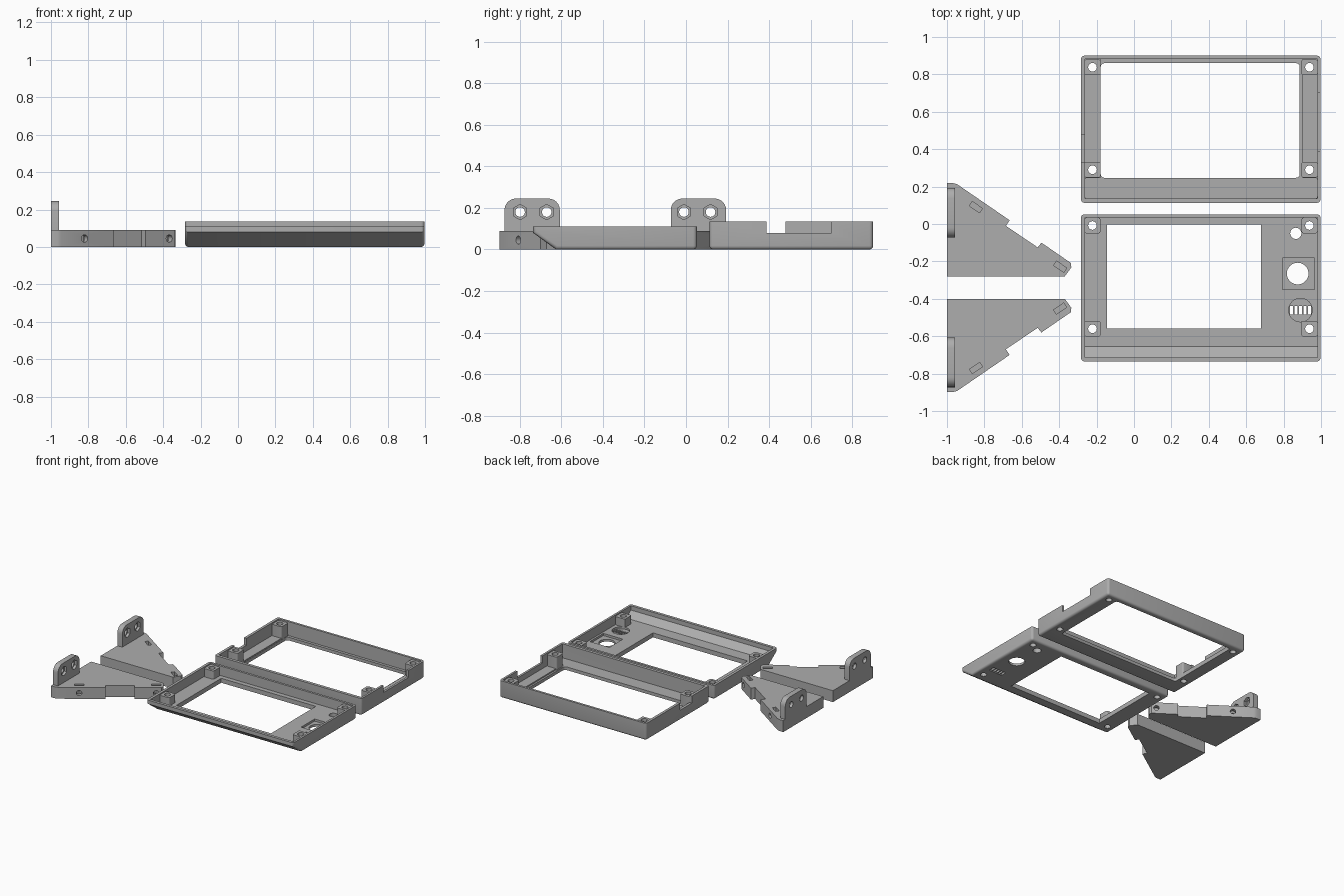
import bpy, bmesh, math
from mathutils import Matrix, Vector

if "Cube" in bpy.data.objects:
    bpy.data.objects.remove(bpy.data.objects["Cube"])

grey = bpy.data.materials.new("plastic grey")
grey.diffuse_color = (0.42, 0.42, 0.42, 1)
grey.use_nodes = True
grey.node_tree.nodes["Principled BSDF"].inputs["Base Color"].default_value = grey.diffuse_color


def obj(name, bm):
    bmesh.ops.recalc_face_normals(bm, faces=bm.faces[:])
    me = bpy.data.meshes.new(name)
    bm.to_mesh(me)
    bm.free()
    me.materials.append(grey)
    ob = bpy.data.objects.new(name, me)
    bpy.context.collection.objects.link(ob)
    return ob


def prism(name, pts, lo, hi, axis="z", pick=None, radius=0.0, seg=4):
    """Extrude a 2D outline along an axis; round the edges chosen by pick."""
    place = {"x": lambda a, b, t: (t, a, b), "z": lambda a, b, t: (a, b, t)}[axis]
    bm = bmesh.new()
    low = [bm.verts.new(place(a, b, lo)) for a, b in pts]
    top = [bm.verts.new(place(a, b, hi)) for a, b in pts]
    bm.faces.new(low)
    bm.faces.new(top)
    for i in range(len(pts)):
        j = (i + 1) % len(pts)
        bm.faces.new((low[i], low[j], top[j], top[i]))
    bmesh.ops.recalc_face_normals(bm, faces=bm.faces[:])
    if pick:
        es = [e for e in bm.edges if pick(e.verts[0].co, e.verts[1].co)]
        bmesh.ops.bevel(bm, geom=es, offset=radius, segments=seg, profile=0.5,
                        affect="EDGES", clamp_overlap=True)
    return obj(name, bm)


def upright(a, b):
    return abs(a.z - b.z) > 0.01 and abs(a.x - b.x) + abs(a.y - b.y) < 1e-4


def box(x0, x1, y0, y1, z0, z1, radius=0.0):
    return prism("block", [(x0, y0), (x1, y0), (x1, y1), (x0, y1)], z0, z1,
                 pick=upright if radius else None, radius=radius)


def rod(centre, r, length, direction=(0, 0, 1), sides=24):
    bm = bmesh.new()
    rot = Vector(direction).to_track_quat("Z", "Y").to_matrix().to_4x4()
    bmesh.ops.create_cone(bm, cap_ends=True, segments=sides, radius1=r, radius2=r,
                          depth=length, matrix=Matrix.Translation(centre) @ rot)
    return obj("rod", bm)


def combine(target, op, *parts):
    """Apply booleans and drop the helper parts."""
    for p in parts:
        m = target.modifiers.new("b", "BOOLEAN")
        m.operation, m.object, m.solver = op, p, "EXACT"
        p.hide_render = True
    bpy.context.view_layer.update()
    dg = bpy.context.evaluated_depsgraph_get()
    me = bpy.data.meshes.new_from_object(target.evaluated_get(dg))
    target.modifiers.clear()
    target.data = me
    for p in parts:
        bpy.data.objects.remove(p)


def finish(ob):
    me = ob.data
    me.materials.clear()
    me.materials.append(grey)
    for p in me.polygons:
        p.material_index = 0
    bpy.ops.object.select_all(action="DESELECT")
    ob.select_set(True)
    bpy.context.view_layer.objects.active = ob
    bpy.ops.object.shade_smooth_by_angle(angle=math.radians(35))


def corner_posts(ob, ys, z0, z1):
    """Four screw posts with through holes."""
    spots = [(x, y) for x in (-0.222, 0.938) for y in ys]
    combine(ob, "UNION", *[box(x - 0.043, x + 0.043, y - 0.042, y + 0.042, z0, z1, 0.012)
                           for x, y in spots])
    combine(ob, "DIFFERENCE", *[rod((x, y, 0.1), 0.023, 0.4) for x, y in spots])


X0, X1 = -0.283, 0.997

# Front bezel: tray with a sloped lower edge
bezel = prism("front_bezel",
              [(0.052, 0), (0.052, 0.11), (-0.735, 0.11), (-0.735, 0.08), (-0.625, 0)],
              X0, X1, axis="x", radius=0.018,
              pick=lambda a, b: not (a.z > 0.1 and b.z > 0.1)
              and not (a.y < -0.6 and b.y < -0.6 and abs(a.x - b.x) > 0.1))
combine(bezel, "DIFFERENCE", prism(
    "cavity", [(0.034, 0.035), (0.034, 0.2), (-0.713, 0.2), (-0.713, 0.076), (-0.655, 0.035)],
    -0.262, 0.98, axis="x"))
corner_posts(bezel, (-0.008, -0.56), 0.02, 0.1)

# Screen window, button hole, dial pocket and round grille
combine(bezel, "DIFFERENCE",
        box(-0.145, 0.68, -0.56, -0.002, -0.1, 0.2),
        rod((0.865, -0.05, 0), 0.03, 0.3),
        box(0.795, 0.965, -0.35, -0.182, 0.018, 0.09),
        rod((0.875, -0.265, 0), 0.058, 0.3, sides=32),
        rod((0.89, -0.46, 0.06), 0.063, 0.08, sides=32))
combine(bezel, "DIFFERENCE",
        *[box(0.89 + i * 0.024 - 0.009, 0.89 + i * 0.024 + 0.009, -0.485, -0.438, -0.1, 0.2)
          for i in (-2, -1, 0, 1, 2)])
finish(bezel)

# Back case: open frame with cable notches in both side walls
case = prism("back_case", [(X0, 0.113), (X1, 0.113), (X1, 0.9), (X0, 0.9)], 0, 0.135,
             radius=0.018, pick=lambda a, b: not (a.z > 0.1 and b.z > 0.1))
combine(case, "DIFFERENCE",
        box(-0.262, 0.98, 0.137, 0.882, 0.035, 0.3),
        box(-0.262, 0.98, 0.137, 0.247, 0.025, 0.3, 0.01),
        box(-0.18, 0.9, 0.2, 0.882, 0.025, 0.3),
        box(0.9, 1.1, 0.388, 0.7, 0.08, 0.3),
        box(-0.4, -0.2, 0.33, 0.478, 0.08, 0.3))
corner_posts(case, (0.838, 0.29), 0.02, 0.125)
combine(case, "DIFFERENCE", box(-0.178, 0.886, 0.247, 0.86, -0.1, 0.3, 0.02))
finish(case)

# Wedge brackets, mirrored left and right
OUTLINE = [(-1, -0.28), (-0.37, -0.28), (-0.335, -0.232), (-0.338, -0.208),
           (-0.495, -0.1), (-0.515, -0.125), (-0.685, -0.01), (-0.665, 0.02),
           (-0.945, 0.212), (-0.965, 0.218), (-1, 0.218)]
ALONG, OUT = Vector((0.825, -0.565, 0)), Vector((0.565, 0.825, 0))


def bracket(name, flip):
    def m(x, y):
        return (x, -0.68 - y) if flip else (x, y)

    def m3(v):
        return Vector((v.x, -v.y if flip else v.y, v.z))

    body = prism(name, [m(*p) for p in OUTLINE], 0, 0.09)
    # Upright mounting ear with rounded top corners
    ya, yb = sorted((m(0, -0.073)[1], m(0, 0.193)[1]))
    ear = prism("ear", [(ya, 0.02), (yb, 0.02), (yb, 0.245), (ya, 0.245)], -1, -0.957,
                axis="x", radius=0.055, seg=6,
                pick=lambda a, b: a.z > 0.2 and b.z > 0.2 and abs(a.x - b.x) > 0.01)
    combine(body, "UNION", ear)
    cuts = []
    # Round holes and hexagonal nut recesses in the ear
    for y in (-0.01, 0.118):
        c = m(0, y)[1]
        cuts += [rod((-0.98, c, 0.18), 0.023, 0.2, (1, 0, 0)),
                 rod((-0.957, c, 0.18), 0.037, 0.04, (1, 0, 0), 6)]
    # Nut slots from above, with screw holes in the slanted edge
    for p in ((-0.845, 0.09), (-0.395, -0.228)):
        c = Vector((*p, 0))
        slot = [c + ALONG * a + OUT * b for a, b in
                ((-0.033, -0.014), (0.033, -0.014), (0.033, 0.014), (-0.033, 0.014))]
        cuts.append(prism("slot", [m(v.x, v.y) for v in slot], 0.012, 0.2))
        h = c + OUT * 0.03
        cuts.append(rod((*m(h.x, h.y), 0.045), 0.02, 0.13, m3(OUT), 16))
    combine(body, "DIFFERENCE", *cuts)
    finish(body)


bracket("bracket_right", False)
bracket("bracket_left", True)
